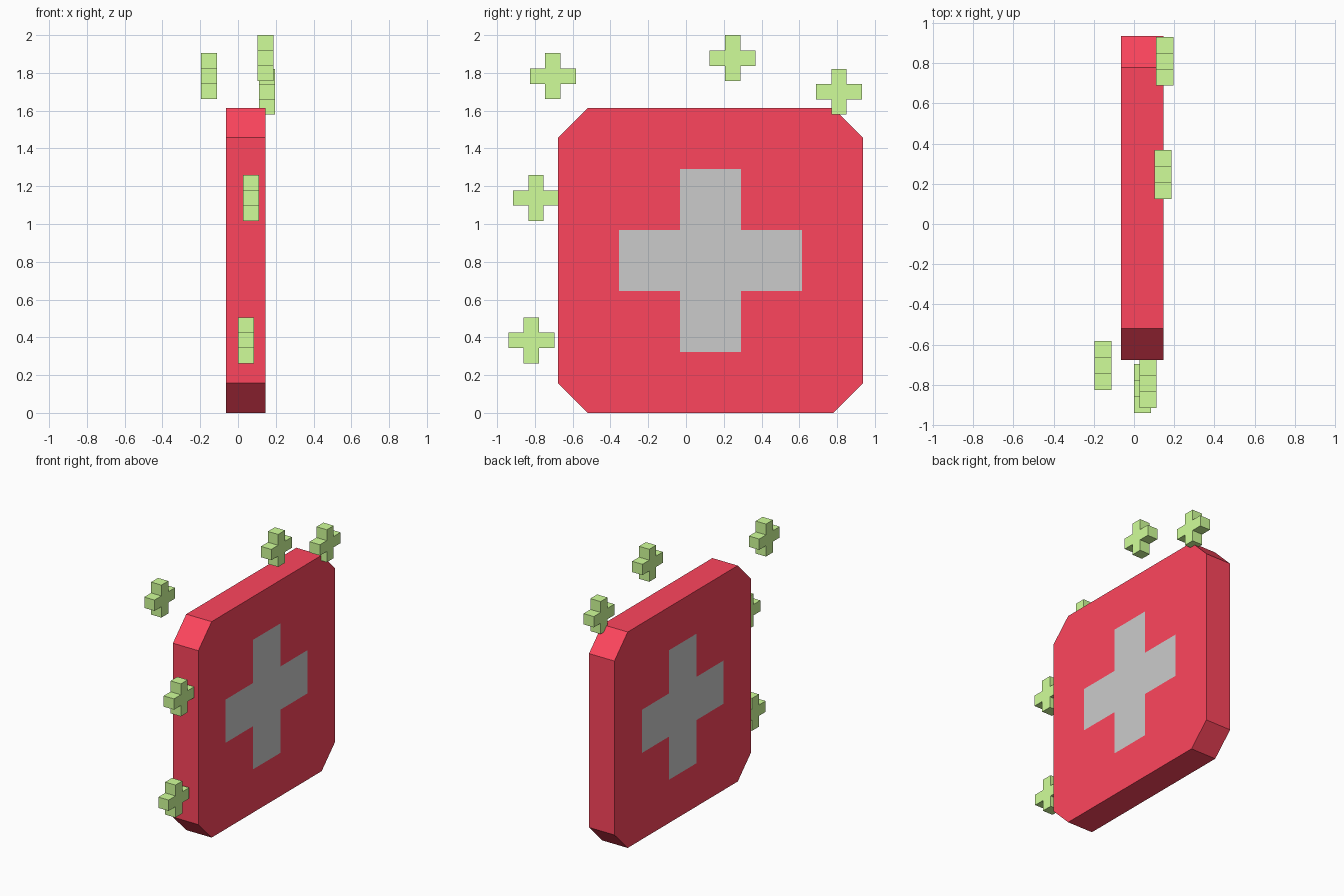
import bpy, bmesh
from mathutils import Vector

if "Cube" in bpy.data.objects:
    bpy.data.objects.remove(bpy.data.objects["Cube"])


def material(name, rgb):
    m = bpy.data.materials.new(name)
    m.diffuse_color = (*rgb, 1)
    m.use_nodes = True
    m.node_tree.nodes["Principled BSDF"].inputs["Base Color"].default_value = m.diffuse_color
    return m


def prism(profile, x0, x1):
    """Extrude a closed (y, z) outline along x."""
    bm = bmesh.new()
    face = bm.faces.new([bm.verts.new((x0, y, z)) for y, z in profile])
    ext = bmesh.ops.extrude_face_region(bm, geom=[face], use_keep_orig=True)
    verts = [v for v in ext["geom"] if isinstance(v, bmesh.types.BMVert)]
    bmesh.ops.translate(bm, vec=(x1 - x0, 0, 0), verts=verts)
    bmesh.ops.recalc_face_normals(bm, faces=bm.faces)
    return bm


def finish(bm, name, mats, location):
    me = bpy.data.meshes.new(name)
    bm.to_mesh(me)
    bm.free()
    for m in mats:
        me.materials.append(m)
    ob = bpy.data.objects.new(name, me)
    ob.location = location
    bpy.context.collection.objects.link(ob)
    return ob


def plus_profile(arm, half):
    """Twelve-point plus outline, one quarter turned four times."""
    pts, quarter = [], [(half, -arm), (half, arm), (arm, arm)]
    for _ in range(4):
        pts += quarter
        quarter = [(-z, y) for y, z in quarter]
    return pts


red = material("red", (0.99, 0.06, 0.11))
grey = material("grey", (0.8, 0.8, 0.8))
green = material("green", (0.63, 0.99, 0.32))

# Chamfered slab with a flush grey cross on both broad faces
H, C, D = 0.807, 0.157, 0.105
ARM, REACH = 0.1615, 0.484
octagon = [(H, C - H), (H, H - C), (H - C, H), (C - H, H),
           (-H, H - C), (-H, C - H), (C - H, -H), (H - C, -H)]
slab = prism(octagon, -D, D)
for axis in (Vector((0, 1, 0)), Vector((0, 0, 1))):
    for d in (-REACH, -ARM, ARM, REACH):
        bmesh.ops.bisect_plane(slab, geom=slab.verts[:] + slab.edges[:] + slab.faces[:],
                               plane_co=axis * d, plane_no=axis)
for f in slab.faces:
    c = f.calc_center_median()
    a, b = sorted((abs(c.y), abs(c.z)))
    if abs(f.normal.x) > 0.9 and a < ARM and b < REACH:
        f.material_index = 1
finish(slab, "slab", [red, grey], (0.041, 0.13, H))

# Small floating plus signs around the slab
centres = [(0.042, -0.819, 0.384), (0.069, -0.794, 1.138), (-0.154, -0.705, 1.783),
           (0.145, 0.247, 1.878), (0.153, 0.81, 1.70)]
for i, pos in enumerate(centres, 1):
    finish(prism(plus_profile(0.0405, 0.1215), -0.0425, 0.0425),
           f"small_plus_{i}", [green], pos)
